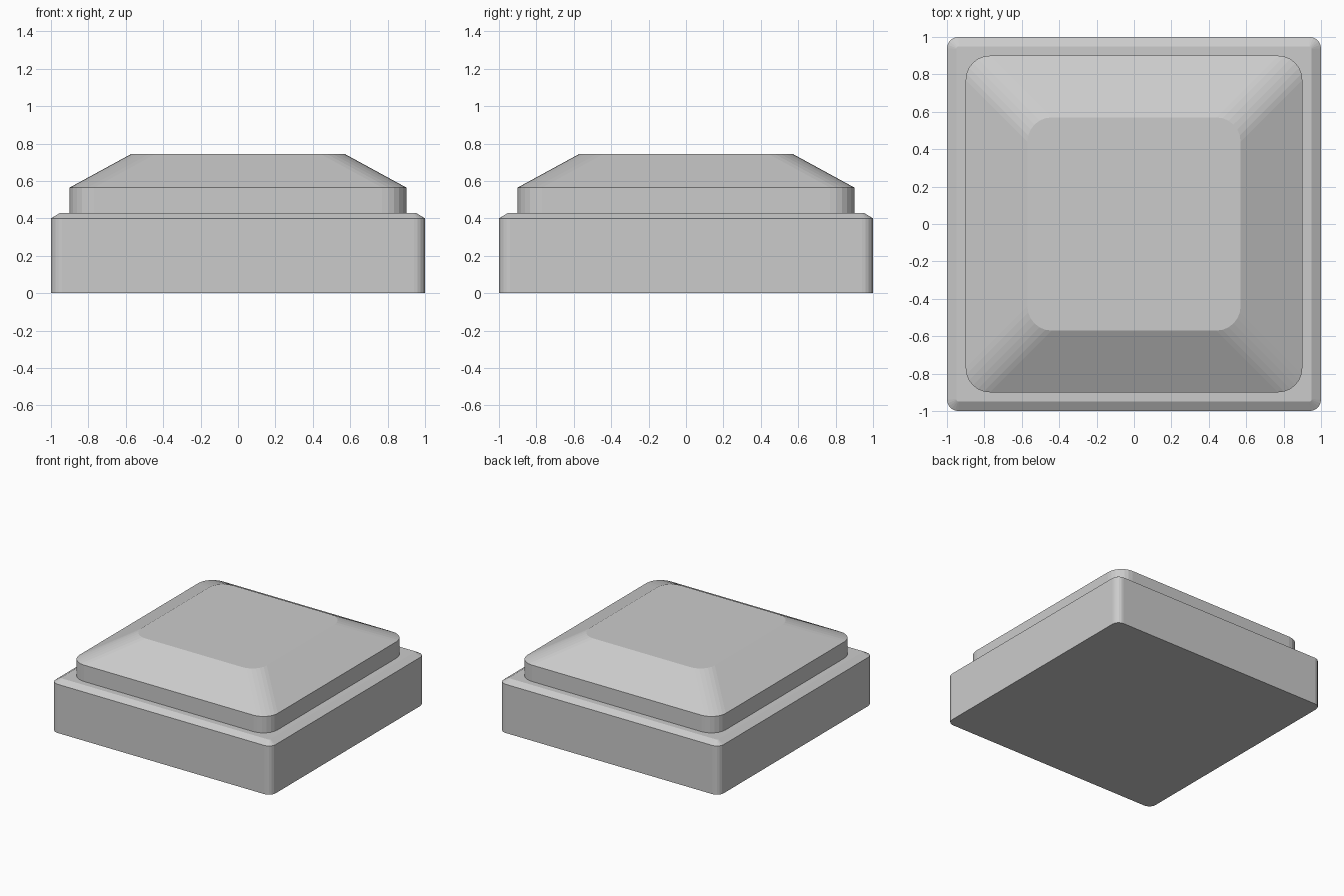
import bpy, bmesh
from math import sin, cos, pi

if "Cube" in bpy.data.objects:
    bpy.data.objects.remove(bpy.data.objects["Cube"])


def rounded_ring(bm, half, radius, z, steps):
    """Ring of vertices around a rounded square."""
    ring = []
    for corner in range(4):
        mid = pi / 4 + corner * pi / 2
        sx = 1 if cos(mid) > 0 else -1
        sy = 1 if sin(mid) > 0 else -1
        for i in range(steps + 1):
            a = corner * pi / 2 + i / steps * pi / 2
            ring.append(bm.verts.new((sx * (half - radius) + radius * cos(a),
                                      sy * (half - radius) + radius * sin(a), z)))
    return ring


def rounded_block(name, levels, steps):
    """Closed solid through levels of (half width, corner radius, height)."""
    bm = bmesh.new()
    rings = [rounded_ring(bm, h, r, z, steps) for h, r, z in levels]
    n = len(rings[0])
    for low, high in zip(rings, rings[1:]):
        for i in range(n):
            j = (i + 1) % n
            bm.faces.new((low[i], low[j], high[j], high[i]))
    bm.faces.new(rings[0][::-1])
    bm.faces.new(rings[-1])
    mesh = bpy.data.meshes.new(name)
    bm.to_mesh(mesh)
    bm.free()
    obj = bpy.data.objects.new(name, mesh)
    bpy.context.collection.objects.link(obj)
    return obj


# square base with a chamfered upper rim
rounded_block("base", [(1.0, 0.06, 0), (1.0, 0.06, 0.40), (0.95, 0.015, 0.43)], 5)

# raised cap with sloping sides and a flat top
rounded_block("cap", [(0.9, 0.13, 0.41), (0.9, 0.13, 0.565), (0.57, 0.13, 0.745)], 6)
